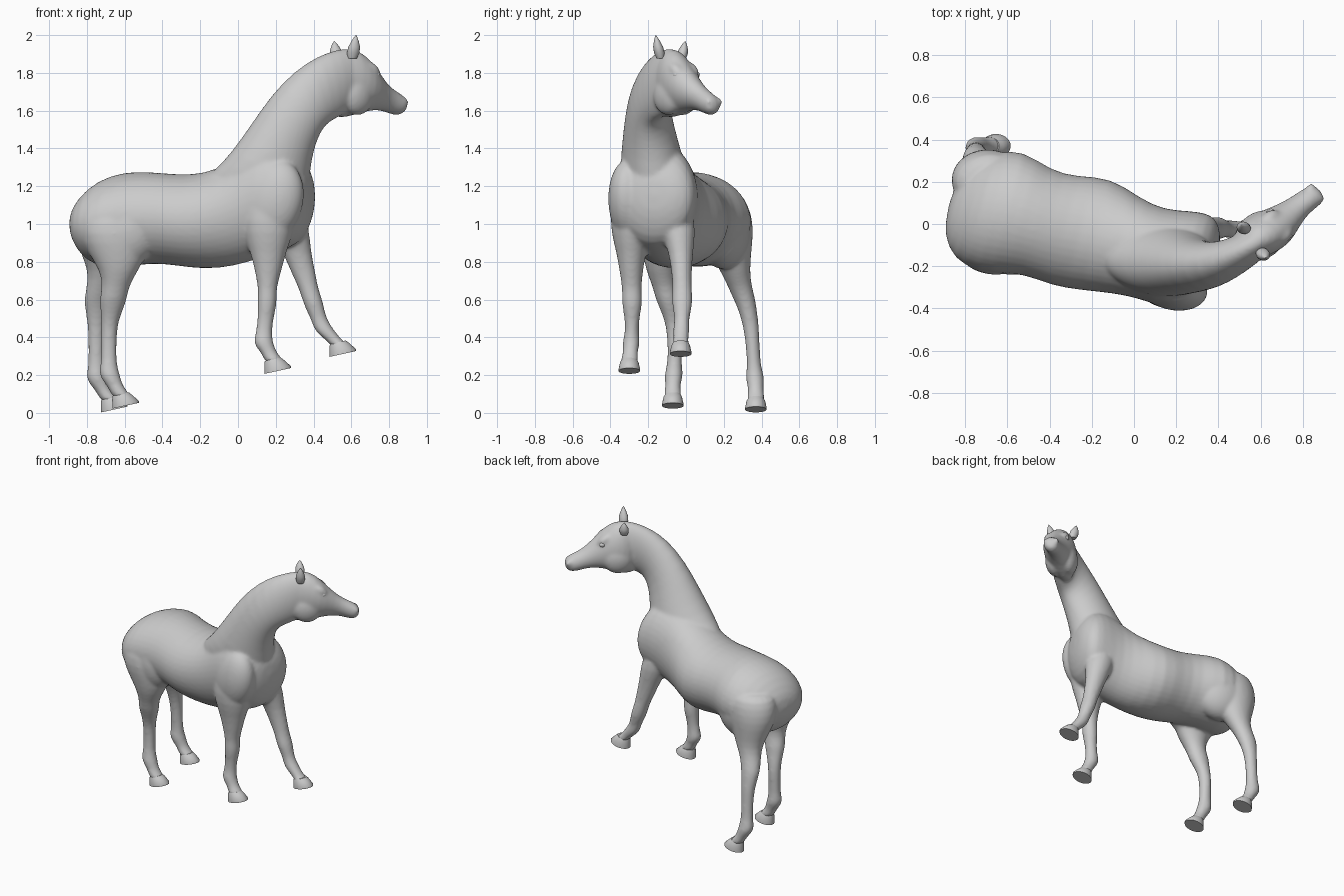
import bpy, bmesh
from math import sin, cos, pi, radians
from mathutils import Vector, Matrix


def loft(bm, rings, n=20):
    """Skin a closed tube; each ring is (centre, half axis a, half axis b)."""
    loops = [[bm.verts.new(c + a * cos(2 * pi * i / n) + b * sin(2 * pi * i / n))
              for i in range(n)] for c, a, b in rings]
    for p, q in zip(loops, loops[1:]):
        for i in range(n):
            j = (i + 1) % n
            bm.faces.new((p[i], p[j], q[j], q[i]))
    bm.faces.new(loops[0][::-1])
    bm.faces.new(loops[-1])


def spine(bm, stations):
    """Stations: top x, top z, bottom x, bottom z, centre y, half width, yaw."""
    rings = []
    for tx, tz, bx, bz, y, w, yaw in stations:
        c = Vector(((tx + bx) / 2, y, (tz + bz) / 2))
        rings.append((c, Vector((-sin(yaw) * w, cos(yaw) * w, 0)),
                      Vector(((tx - bx) / 2, 0, (tz - bz) / 2))))
    loft(bm, rings)


def limb(bm, stations, slope=0.0, n=20, grow=1.0):
    """Stations: z, x, y, half depth, half width."""
    loft(bm, [(Vector((x, y, z)), Vector((rx, 0, rx * slope)) * grow,
               Vector((0, ry, 0)) * grow) for z, x, y, rx, ry in stations], n)


def blob(bm, pos, size, yaw=0.0, pitch=0.0):
    m = (Matrix.Translation(pos) @ Matrix.Rotation(yaw, 4, 'Z')
         @ Matrix.Rotation(pitch, 4, 'Y') @ Matrix.Diagonal((*size, 1)))
    bmesh.ops.create_uvsphere(bm, u_segments=20, v_segments=12, radius=1, matrix=m)


def finish(bm, name):
    bmesh.ops.recalc_face_normals(bm, faces=bm.faces)
    me = bpy.data.meshes.new(name)
    bm.to_mesh(me)
    bm.free()
    ob = bpy.data.objects.new(name, me)
    bpy.context.collection.objects.link(ob)
    bpy.ops.object.select_all(action='DESELECT')
    ob.select_set(True)
    bpy.context.view_layer.objects.active = ob
    bpy.ops.object.shade_smooth_by_angle(angle=radians(50))
    return ob


body = bmesh.new()

# Torso, rump to chest
W = -0.25
spine(body, [
    (-.880, 1.06, -.880, .95, .09, .09, W),
    (-.83, 1.15, -.84, .85, .08, .205, W),
    (-.73, 1.238, -.75, .765, .07, .285, W),
    (-.60, 1.28, -.60, .77, .06, .308, W),
    (-.47, 1.28, -.45, .79, .01, .255, W),
    (-.33, 1.265, -.33, .778, -.035, .27, W),
    (-.18, 1.266, -.18, .755, -.045, .282, W),
    (-.03, 1.33, -.02, .772, -.105, .235, W),
    (.08, 1.42, .10, .81, -.145, .222, W),
    (.20, 1.46, .22, .85, -.17, .243, W),
    (.30, 1.41, .32, .89, -.168, .228, W),
    (.36, 1.32, .365, .97, -.17, .175, W),
    (.392, 1.23, .395, 1.08, -.17, .08, W)])

# Neck, withers to poll
spine(body, [
    (-.22, 1.21, .30, 1.00, -.12, .15, -.2),
    (-.12, 1.29, .35, 1.08, -.15, .18, -.2),
    (-.04, 1.375, .377, 1.20, -.175, .18, -.15),
    (.07, 1.53, .39, 1.34, -.19, .150, -.1),
    (.17, 1.68, .42, 1.445, -.20, .125, 0),
    (.30, 1.815, .455, 1.515, -.195, .108, .1),
    (.42, 1.89, .50, 1.55, -.165, .094, .25),
    (.52, 1.927, .55, 1.57, -.12, .085, .45),
    (.60, 1.935, .60, 1.62, -.075, .075, .6),
    (.64, 1.91, .63, 1.67, -.04, .06, .67)])

# Head, poll to muzzle
H = .67
spine(body, [
    (.50, 1.89, .48, 1.60, -.14, .05, .5),
    (.55, 1.925, .515, 1.555, -.10, .09, .6),
    (.62, 1.935, .58, 1.565, -.055, .108, H),
    (.695, 1.868, .65, 1.587, -.015, .102, H),
    (.742, 1.795, .71, 1.602, .03, .078, H),
    (.79, 1.732, .765, 1.60, .08, .058, H),
    (.84, 1.700, .82, 1.575, .12, .055, H),
    (.872, 1.68, .860, 1.575, .143, .052, H),
    (.888, 1.65, .881, 1.60, .157, .028, H)])

# Head details placed on both sides: jowl, brow, nostril rim
side = Vector((-sin(H), cos(H), 0))
for s in (-1, 1):
    blob(body, Vector((.60, -.055, 1.68)) + side * s * .05, (.105, .062, .105), H)
    blob(body, Vector((.68, -.012, 1.815)) + side * s * .05, (.06, .036, .032), H, .7)
    blob(body, Vector((.86, .145, 1.645)) + side * s * .036, (.022, .018, .026), H)

# Legs: hind pair then fore pair
G = 1.04
limb(body, [(1.14, -.66, -.06, .14, .11), (1.05, -.66, -.085, .18, .14),
            (.95, -.66, -.105, .185, .138), (.85, -.635, -.12, .155, .108),
            (.75, -.63, -.13, .096, .078), (.67, -.648, -.115, .069, .060),
            (.61, -.660, -.10, .071, .062), (.56, -.666, -.088, .062, .052),
            (.48, -.680, -.065, .043, .044), (.40, -.684, -.058, .041, .040),
            (.27, -.684, -.06, .039, .035), (.22, -.684, -.064, .051, .046),
            (.18, -.672, -.066, .051, .046), (.14, -.65, -.07, .041, .037),
            (.10, -.623, -.07, .048, .046), (.075, -.605, -.07, .048, .046)], grow=G)
limb(body, [(1.14, -.68, .19, .14, .12), (1.05, -.68, .20, .18, .145),
            (.95, -.70, .215, .165, .138), (.85, -.70, .235, .13, .108),
            (.75, -.70, .26, .090, .075), (.67, -.73, .285, .069, .062),
            (.60, -.747, .31, .067, .056), (.55, -.75, .325, .058, .048),
            (.46, -.75, .345, .043, .041), (.36, -.75, .353, .040, .036),
            (.25, -.75, .36, .040, .035), (.20, -.752, .364, .052, .047),
            (.16, -.74, .367, .051, .046), (.12, -.715, .37, .041, .038),
            (.08, -.685, .37, .048, .046), (.055, -.665, .37, .048, .046)], grow=G)
limb(body, [(1.20, .17, -.26, .12, .10), (1.08, .16, -.28, .145, .12),
            (.95, .16, -.288, .13, .105), (.85, .16, -.29, .092, .076),
            (.75, .16, -.29, .068, .060), (.66, .155, -.287, .047, .049),
            (.61, .155, -.286, .050, .053), (.56, .153, -.285, .048, .050),
            (.50, .146, -.286, .041, .038), (.43, .138, -.287, .041, .035),
            (.39, .133, -.289, .048, .043), (.355, .140, -.291, .050, .044),
            (.32, .163, -.295, .041, .037), (.285, .186, -.298, .048, .046),
            (.26, .20, -.30, .048, .046)], grow=G)
limb(body, [(1.08, .24, -.07, .11, .11), (.95, .28, -.04, .097, .088),
            (.85, .312, -.027, .073, .062), (.73, .35, -.023, .061, .051),
            (.66, .373, -.02, .050, .049), (.60, .393, -.02, .052, .053),
            (.55, .408, -.02, .048, .049), (.50, .427, -.022, .042, .037),
            (.455, .447, -.024, .048, .042), (.42, .472, -.026, .050, .043),
            (.39, .503, -.027, .043, .038), (.365, .532, -.028, .047, .045),
            (.345, .548, -.028, .047, .045)], grow=G)

# Muscle swells, mostly sunk in the skin: shoulders and thighs
for x, y, z, s, p in ((.18, -.295, 1.12, (.17, .115, .23), .3),
                      (.26, -.055, 1.12, (.13, .105, .22), .3),
                      (-.61, -.105, .97, (.20, .135, .21), .2),
                      (-.60, .195, .97, (.20, .145, .21), .2)):
    blob(body, (x, y, z), s, W, p)

horse = finish(body, "horse_body")

# Fuse the parts into one smooth skin
sub = horse.modifiers.new("refine", 'SUBSURF')
sub.levels = sub.render_levels = 1
rm = horse.modifiers.new("fuse", 'REMESH')
rm.mode = 'VOXEL'
rm.voxel_size = .01
rm.use_smooth_shade = True
sm = horse.modifiers.new("soften", 'SMOOTH')
sm.factor = .5
sm.iterations = 11

# Hooves: flared, tilted forward, flat sole
for name, x, y, z in (("hind_hoof_right", -.595, -.07, .038),
                      ("hind_hoof_left", -.655, .37, .018),
                      ("fore_hoof_right", .21, -.30, .222),
                      ("fore_hoof_left", .555, -.028, .312)):
    bm = bmesh.new()
    limb(bm, [(z, x, y, .070, .057), (z + .01, x, y, .070, .057),
              (z + .045, x - .018, y, .053, .049),
              (z + .062, x - .026, y, .042, .040)], .22, 28)
    finish(bm, name)

# Ears: leaf shaped, pointed
for name, x, y, z, dx, dy, h in (("ear_right", .605, -.135, 1.875, .02, -.025, .125),
                                 ("ear_left", .525, -.025, 1.87, -.015, .02, .098)):
    bm = bmesh.new()
    limb(bm, [(z + h * t, x + dx * t, y + dy * t, r, r * .85) for t, r in
              ((0, .024), (.25, .033), (.5, .031), (.75, .019), (.92, .008), (1, .001))], 0, 16)
    finish(bm, name)

# Eyes
for name, s in (("eye_right", -1), ("eye_left", 1)):
    bm = bmesh.new()
    blob(bm, Vector((.69, .0, 1.79)) + side * s * .072, (.02, .014, .016), H)
    finish(bm, name)
